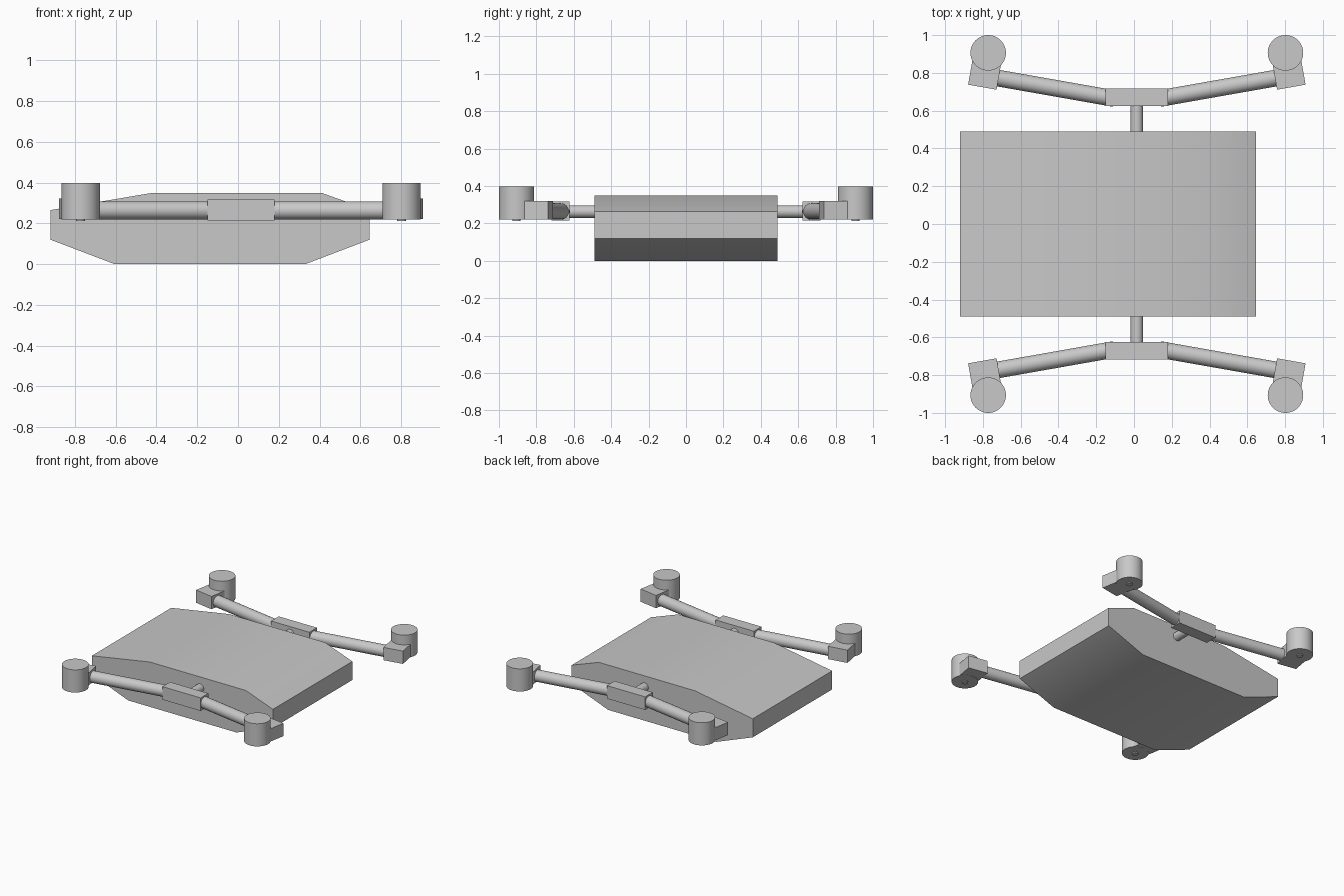
import bpy, bmesh, math
from mathutils import Vector, Matrix

cube = bpy.data.objects.get("Cube")
if cube:
    bpy.data.objects.remove(cube, do_unlink=True)

grey = bpy.data.materials.new("light_grey")
grey.use_nodes = True
colour = (0.58, 0.58, 0.58, 1)
grey.diffuse_color = colour
grey.node_tree.nodes["Principled BSDF"].inputs["Base Color"].default_value = colour

MID = 0.015    # centre line of the arm frames
ARM_Z = 0.266  # height of the arm frames
TILT = math.radians(10)


def finish(name, bm):
    bmesh.ops.recalc_face_normals(bm, faces=bm.faces)
    mesh = bpy.data.meshes.new(name)
    bm.to_mesh(mesh)
    bm.free()
    mesh.materials.append(grey)
    obj = bpy.data.objects.new(name, mesh)
    bpy.context.collection.objects.link(obj)
    bpy.ops.object.select_all(action="DESELECT")
    obj.select_set(True)
    bpy.context.view_layer.objects.active = obj
    bpy.ops.object.shade_smooth_by_angle(angle=math.radians(30))
    return obj


def box(name, centre, size, turn=0.0):
    bm = bmesh.new()
    matrix = (Matrix.Translation(centre) @ Matrix.Rotation(turn, 4, "Z")
              @ Matrix.Diagonal((*size, 1)))
    bmesh.ops.create_cube(bm, size=1, matrix=matrix)
    return finish(name, bm)


def tube(name, start, end, radius, sides=32):
    start, end = Vector(start), Vector(end)
    axis = end - start
    turn = axis.to_track_quat("Z", "Y").to_matrix().to_4x4()
    bm = bmesh.new()
    bmesh.ops.create_cone(bm, cap_ends=True, segments=sides, radius1=radius,
                          radius2=radius, depth=axis.length,
                          matrix=Matrix.Translation((start + end) / 2) @ turn)
    return finish(name, bm)


# Body: side profile extruded across the depth
profile = [(-0.92, 0.12), (-0.605, 0), (0.33, 0), (0.645, 0.12),
           (0.645, 0.265), (0.41, 0.35), (-0.42, 0.35), (-0.92, 0.265)]
bm = bmesh.new()
face = bm.faces.new([bm.verts.new((x, -0.49, z)) for x, z in profile])
new = bmesh.ops.extrude_face_region(bm, geom=[face])["geom"]
bmesh.ops.translate(bm, vec=(0, 0.98, 0),
                    verts=[v for v in new if isinstance(v, bmesh.types.BMVert)])
finish("body", bm)

# Arm frames at front and back, each with two mirrored arms
for end, sy in (("front", -1), ("back", 1)):
    tube(end + "_stub", (MID, sy * 0.45, 0.263), (MID, sy * 0.65, 0.263), 0.033)
    box(end + "_joint", (MID, sy * 0.671, ARM_Z), (0.33, 0.094, 0.102))
    for side, sx in (("right", -1), ("left", 1)):
        name = end + "_" + side

        def at(x, y, z):
            return (MID + sx * x, sy * y, z)

        tube(name + "_arm", at(0.12, 0.664, 0.264),
             at(0.78, 0.664 + 0.66 * math.tan(TILT), 0.264), 0.044)
        # Motor mount reaches from the arm end to the motor centre
        box(name + "_mount", at(0.802, 0.815, 0.271), (0.153, 0.184, 0.1),
            sx * sy * TILT)
        tube(name + "_motor", at(0.787, 0.906, 0.22), at(0.787, 0.906, 0.397), 0.094, 48)
        tube(name + "_shaft", at(0.787, 0.906, 0.212), at(0.787, 0.906, 0.25), 0.022)
